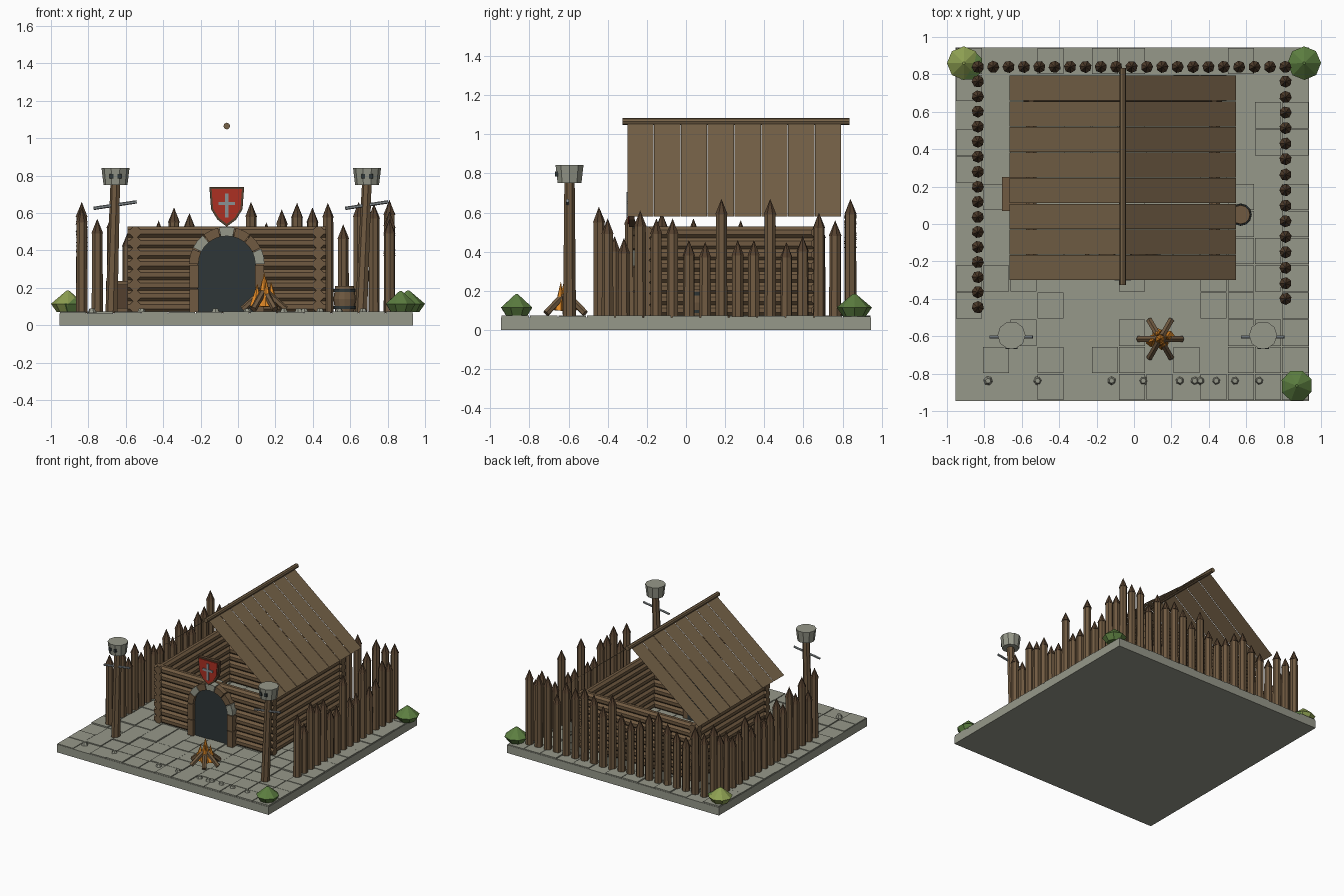
import bpy, bmesh, math, random
from mathutils import Vector, Matrix

if "Cube" in bpy.data.objects:
    bpy.data.objects.remove(bpy.data.objects["Cube"])

random.seed(4)
MATS = {}


def material(name, rgb):
    m = bpy.data.materials.new(name)
    m.diffuse_color = [((c / 255 + 0.055) / 1.055) ** 2.4 for c in rgb] + [1]
    m.use_nodes = True
    m.node_tree.nodes["Principled BSDF"].inputs["Base Color"].default_value = m.diffuse_color
    MATS[name] = m


for name, rgb in {
        "stone": (150, 152, 138), "wood": (112, 90, 65), "dark_wood": (84, 64, 46),
        "roof_wood": (118, 98, 72), "charcoal": (46, 54, 55), "red": (172, 48, 34),
        "steel": (138, 145, 148), "flame": (232, 142, 40), "moss_green": (142, 160, 82),
        "leaf_green": (92, 126, 64)}.items():
    material(name, rgb)


def finish(bm, name, *mats):
    bmesh.ops.recalc_face_normals(bm, faces=bm.faces[:])
    me = bpy.data.meshes.new(name)
    bm.to_mesh(me)
    bm.free()
    for m in mats:
        me.materials.append(MATS[m])
    ob = bpy.data.objects.new(name, me)
    bpy.context.collection.objects.link(ob)
    return ob


def rod(bm, p0, p1, r0, r1=None, n=8, mat=0, spin=0.0):
    """Tapered prism from p0 to p1; r1 = 0 gives a point."""
    p0, p1 = Vector(p0), Vector(p1)
    d = p1 - p0
    rot = d.to_track_quat('Z', 'Y').to_matrix().to_4x4()
    mx = Matrix.Translation((p0 + p1) / 2) @ rot @ Matrix.Rotation(spin, 4, 'Z')
    vs = bmesh.ops.create_cone(bm, cap_ends=True, segments=n, radius1=r0,
                               radius2=r0 if r1 is None else r1, depth=d.length, matrix=mx)["verts"]
    for f in {f for v in vs for f in v.link_faces}:
        f.material_index = mat


def box(bm, lo, hi, mat=0):
    lo, hi = Vector(lo), Vector(hi)
    mx = Matrix.Translation((lo + hi) / 2) @ Matrix.Diagonal((*(hi - lo), 1))
    vs = bmesh.ops.create_cube(bm, size=1, matrix=mx)["verts"]
    for f in {f for v in vs for f in v.link_faces}:
        f.material_index = mat


def plate(bm, pts, y0, y1, mat=0):
    """Extrude an x-z outline from y0 to y1."""
    a = [bm.verts.new((x, y0, z)) for x, z in pts]
    b = [bm.verts.new((x, y1, z)) for x, z in pts]
    fs = [bm.faces.new(a), bm.faces.new(b[::-1])]
    for i in range(len(a)):
        j = (i + 1) % len(a)
        fs.append(bm.faces.new((a[j], a[i], b[i], b[j])))
    for f in fs:
        f.material_index = mat


# Ground slab with paving
bm = bmesh.new()
box(bm, (-0.955, -0.945, 0), (0.935, 0.945, 0.064))
finish(bm, "ground_slab", "stone")
bm = bmesh.new()
P = 1.89 / 13
for i in range(13):
    for j in range(13):
        if random.random() < 0.1:
            continue
        x, y = -0.955 + i * P, -0.945 + j * P
        box(bm, (x + .003, y + .003, .06), (x + P - .003, y + P - .003, random.uniform(.068, .075)))
finish(bm, "paving_tiles", "stone")

# Palisade: pointed stakes along three sides
HX = -0.06
left = [.63, .48, .62, .52, .6, .5, .57, .5, .48, .56, .47, .58, .5, .48, .55, .56]
right = [.57, .47, .61, .57, .57, .46, .45, .67, .46, .46, .67, .45, .48, .60, .56]
back = [.66, .57, .60, .5, .52, .56, .63, .60, .53, .5, .53, .66, .55, .62, .655, .63, .655,
        .54, .66, .65, .67]


def stakes(name, start, step, heights):
    bm = bmesh.new()
    for i, h in enumerate(heights):
        x, y = start[0] + step[0] * i, start[1] + step[1] * i
        s = random.random()
        rod(bm, (x, y, .065), (x, y, h - .08), .031, .029, 7, 0, s)
        rod(bm, (x, y, h - .08), (x, y, h), .033, 0, 7, 1, s)
    finish(bm, name, "wood", "dark_wood")


stakes("left_palisade", (-.835, -.445), (0, .0805), left)
stakes("right_palisade", (.81, -.40), (0, .083), right)
stakes("back_palisade", (-.835, .84), (.0822, 0), back)

# Log walls
bm = bmesh.new()
for i in range(8):
    z = .1 + i * .057
    for y in (-.2, .67):
        rod(bm, (HX - .53, y, z), (HX + .53, y, z), .031, n=8, spin=math.pi / 8)
    for x in (HX - .49, HX + .49):
        rod(bm, (x, -.235, z), (x, .705, z), .031, n=8, spin=math.pi / 8)
finish(bm, "log_walls", "wood")

# Roof: thin boards on two slopes, with a ridge pole
bm = bmesh.new()
for side in (-1, 1):
    for i in range(8):
        y0, y1 = -.30 + i * .137, -.30 + (i + 1) * .137 - .003
        q = [(HX, y0, 1.062), (HX + side * .606, y0, .58), (HX + side * .606, y1, .58), (HX, y1, 1.062)]
        f = bm.faces.new([bm.verts.new(p) for p in q])
        f.normal_update()
        if f.normal.z < 0:
            f.normal_flip()
me = bpy.data.meshes.new("roof_boards")
bm.to_mesh(me)
bm.free()
me.materials.append(MATS["roof_wood"])
bpy.context.collection.objects.link(bpy.data.objects.new("roof_boards", me))
bm = bmesh.new()
rod(bm, (HX, -.325, 1.065), (HX, .835, 1.065), .018, n=8)
finish(bm, "ridge_pole", "roof_wood")

# Doorway with arch blocks
R, SZ = .157, .325


def arc(r, a0, a1, n):
    return [(HX + r * math.cos(a0 + (a1 - a0) * k / n), SZ + r * math.sin(a0 + (a1 - a0) * k / n))
            for k in range(n + 1)]


bm = bmesh.new()
plate(bm, [(HX + R, .07)] + arc(R, 0, math.pi, 14) + [(HX - R, .07)], -.245, -.16)
finish(bm, "door_panel", "charcoal")
bm = bmesh.new()
for k in range(7):
    a0, a1 = math.pi * k / 7 + .015, math.pi * (k + 1) / 7 - .015
    plate(bm, arc(R - .005, a0, a1, 2) + arc(R + .045, a1, a0, 2), -.27, -.16, 1 if k in (0, 3, 5) else 0)
for s in (-1, 1):
    for z0, z1 in ((.07, .195), (.2, .322)):
        xs = sorted((HX + s * (R - .005), HX + s * (R + .043)))
        box(bm, (xs[0], -.27, z0), (xs[1], -.16, z1))
finish(bm, "door_arch", "wood", "stone")

# Shield above the door
SHAPE = [(-.093, .74), (.093, .74), (.084, .62), (.05, .565), (0, .527), (-.05, .565), (-.084, .62)]
bm = bmesh.new()
plate(bm, [(HX + x, z) for x, z in SHAPE], -.29, -.262, 0)
plate(bm, [(HX + x * .87, .645 + (z - .645) * .87) for x, z in SHAPE], -.296, -.289, 1)
box(bm, (HX - .009, -.303, .575), (HX + .009, -.295, .705), 2)
box(bm, (HX - .045, -.303, .643), (HX + .045, -.295, .66), 2)
finish(bm, "shield", "dark_wood", "red", "steel")

# Posts topped with carved stone heads and a crossbar
for name, x, lean in (("left_post", -.655, .02), ("right_post", .69, .03)):
    bm = bmesh.new()
    y = -.595
    rod(bm, (x - lean, y, .065), (x, y, .76), .034, .027, 7)
    rod(bm, (x, y, .75), (x, y, .842), .064, .075, 10, 1, math.pi / 10)
    for s in (-1, 1):
        box(bm, (x + s * .021 - .01, y - .073, .785), (x + s * .021 + .01, y - .05, .81), 2)
    rod(bm, (x - .117, y - .01, .625), (x + .113, y - .01, .66), .009, n=6, mat=3)
    finish(bm, name, "wood", "stone", "charcoal", "steel")

# Campfire
bm = bmesh.new()
fx, fy = .14, -.615
for k in range(6):
    a = math.pi * k / 3
    c, s = math.cos(a), math.sin(a)
    rod(bm, (fx + .115 * c, fy + .115 * s, .085), (fx + .015 * c, fy + .015 * s, .175), .018, n=6)
for dx, dy, h, r in ((0, 0, .285, .045), (.045, .012, .235, .034), (-.045, -.01, .225, .034),
                     (.015, -.03, .25, .03), (-.015, .03, .24, .03)):
    rod(bm, (fx + dx, fy + dy, .1), (fx + dx * .8, fy + dy * .8, h), r, 0, 6, 1, dx * 20)
finish(bm, "campfire", "wood", "flame")

# Barrel with hoops
bm = bmesh.new()
bx, by = .57, .05
for z0, z1, r0, r1 in ((.07, .14, .05, .06), (.14, .21, .06, .05)):
    rod(bm, (bx, by, z0), (bx, by, z1), r0, r1, 12)
for z in (.095, .185):
    rod(bm, (bx, by, z - .008), (bx, by, z + .008), .059, n=12, mat=1)
finish(bm, "barrel", "wood", "charcoal")

# Framed crate beside the wall
bm = bmesh.new()
box(bm, (-.695, .08, .07), (-.53, .24, .225), 1)
for z in (.07, .215):
    box(bm, (-.705, .07, z), (-.525, .25, z + .022))
for x in (-.705, -.547):
    for y in (.07, .228):
        box(bm, (x, y, .07), (x + .022, y + .022, .23))
finish(bm, "crate", "wood", "dark_wood")

# Bushes
for i, (x, y, r, h, m) in enumerate(((-.91, .86, .09, .185, "moss_green"), (-.89, .85, .085, .16, "leaf_green"),
                                     (.91, .86, .09, .185, "leaf_green"), (.87, -.865, .086, .183, "leaf_green"))):
    bm = bmesh.new()
    rod(bm, (x, y, .07), (x, y, .115), r * .65, r, 8, 0, i * .4)
    rod(bm, (x, y, .115), (x, y, h), r, r * .08, 8, 0, i * .4)
    finish(bm, f"bush_{i + 1}", m)

# Pebbles along the front edge
bm = bmesh.new()
for x in (-.78, -.515, -.12, .05, .245, .325, .355, .44, .54, .67):
    rod(bm, (x, -.838, .065), (x, -.838, .09), .025, .014, 6, 0, x * 9)
finish(bm, "pebbles", "stone")
